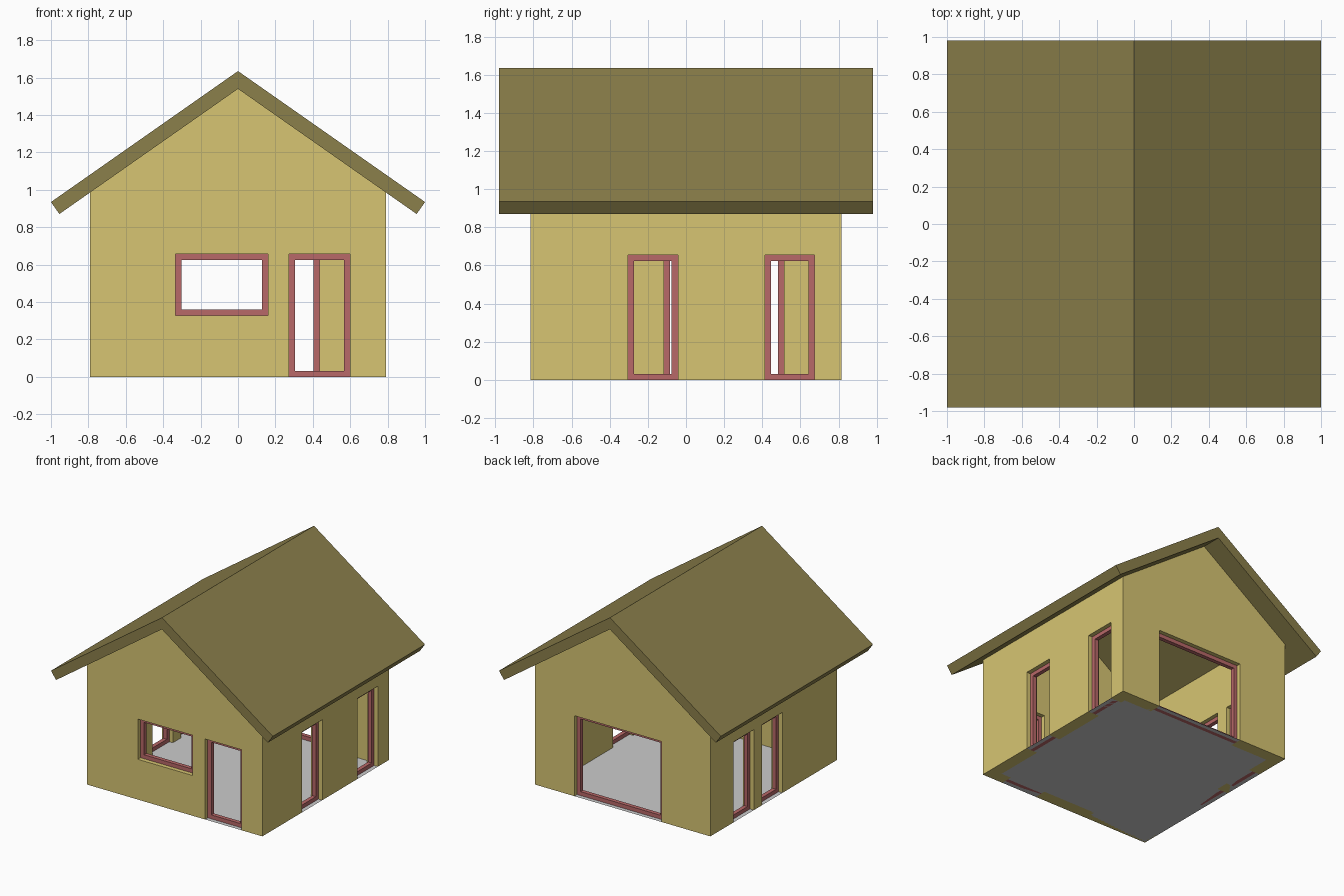
import bpy, bmesh
from mathutils import Matrix, Vector
from math import pi

if "Cube" in bpy.data.objects:
    bpy.data.objects.remove(bpy.data.objects["Cube"])

WX, WY, T = 0.79, 0.815, 0.10          # wall half sizes and thickness
RIDGE, SLOPE = 1.54, 0.70              # roof underside
BAR, DEPTH, INSET = 0.032, 0.033, 0.035


def material(name, rgb):
    m = bpy.data.materials.new(name)
    m.diffuse_color = (*rgb, 1)
    m.use_nodes = True
    m.node_tree.nodes["Principled BSDF"].inputs["Base Color"].default_value = m.diffuse_color
    return m


wall_mat = material("wall_yellow", (0.68, 0.56, 0.17))
roof_mat = material("roof_olive", (0.26, 0.215, 0.07))
frame_mat = material("frame_red", (0.48, 0.14, 0.14))


def make(name, bm, mat=None):
    bmesh.ops.recalc_face_normals(bm, faces=bm.faces)
    me = bpy.data.meshes.new(name)
    bm.to_mesh(me)
    bm.free()
    ob = bpy.data.objects.new(name, me)
    bpy.context.collection.objects.link(ob)
    if mat:
        me.materials.append(mat)
    return ob


def prism(name, profile, y0, y1, mat=None):
    """Extrude an x-z profile along y."""
    bm = bmesh.new()
    f = bm.faces.new([bm.verts.new((x, y0, z)) for x, z in profile])
    ext = bmesh.ops.extrude_face_region(bm, geom=[f])["geom"]
    bmesh.ops.translate(bm, vec=(0, y1 - y0, 0),
                        verts=[v for v in ext if isinstance(v, bmesh.types.BMVert)])
    return make(name, bm, mat)


def rect(a, b, z0, z1):
    return [(a, z0), (b, z0), (b, z1), (a, z1)]


def cut(target, cutter):
    mod = target.modifiers.new("cut", 'BOOLEAN')
    mod.operation, mod.solver, mod.object = 'DIFFERENCE', 'EXACT', cutter
    bpy.context.view_layer.objects.active = target
    bpy.ops.object.modifier_apply(modifier=mod.name)
    bpy.data.objects.remove(cutter)


def frame(name, a, b, z0, z1):
    """Rectangular ring frame facing -y, front face on y = 0."""
    bm = bmesh.new()
    i = BAR
    loops = [[bm.verts.new((x, y, z)) for x, z in p]
             for y in (0, DEPTH)
             for p in (rect(a, b, z0, z1), rect(a + i, b - i, z0 + i, z1 - i))]
    fo, fi, bo, bi = loops
    for p, q in ((fo, fi), (fi, bi), (bi, bo), (bo, fo)):
        for k in range(4):
            n = (k + 1) % 4
            bm.faces.new((p[k], p[n], q[n], q[k]))
    return make(name, bm, frame_mat)


# walls: hollow gabled shell reaching the underside of the roof
eave = RIDGE - SLOPE * WX
walls = prism("walls", [(-WX, 0), (WX, 0), (WX, eave), (0, RIDGE), (-WX, eave)],
              -WY, WY, wall_mat)
cut(walls, prism("room_cutter", rect(-WX + T, WX - T, -0.3, 2), -WY + T, WY - T))

# openings: name, turn about z, distance to wall, local span, heights
openings = [
    ("front_window", 0, WY, -0.333, 0.160, 0.328, 0.656),
    ("front_door", 0, WY, 0.273, 0.600, 0, 0.656),
    ("back_door", pi, WY, -0.436, 0.350, 0, 0.656),
    ("right_door_front", pi / 2, WX, -0.304, -0.043, 0, 0.656),
    ("right_door_back", pi / 2, WX, 0.414, 0.675, 0, 0.656),
    ("left_door_front", -pi / 2, WX, -0.147, 0.115, 0, 0.656),
    ("left_door_back", -pi / 2, WX, -0.515, -0.254, 0, 0.656),
]
for name, turn, dist, a, b, z0, z1 in openings:
    rot = Matrix.Rotation(turn, 4, 'Z')
    low = z0 if z0 > 0 else -0.1
    cutter = prism("opening_cutter", rect(a, b, low, z1), -dist - 0.1, -dist + T + 0.1)
    cutter.data.transform(rot)
    cut(walls, cutter)
    fr = frame(name + "_frame", a, b, z0, z1)
    fr.data.transform(rot @ Matrix.Translation(Vector((0, -dist + INSET, 0))))

# roof: one folded slab with square-cut eaves
prism("roof", [(0, 1.635), (-1, 0.935), (-0.955, 0.871), (0, RIDGE),
               (0.955, 0.871), (1, 0.935)], -0.98, 0.98, roof_mat)

# floor: flat sheet over the whole footprint
bm = bmesh.new()
bm.faces.new([bm.verts.new((x, y, 0)) for x, y in
              ((-WX, -WY), (WX, -WY), (WX, WY), (-WX, WY))])
make("floor", bm)
